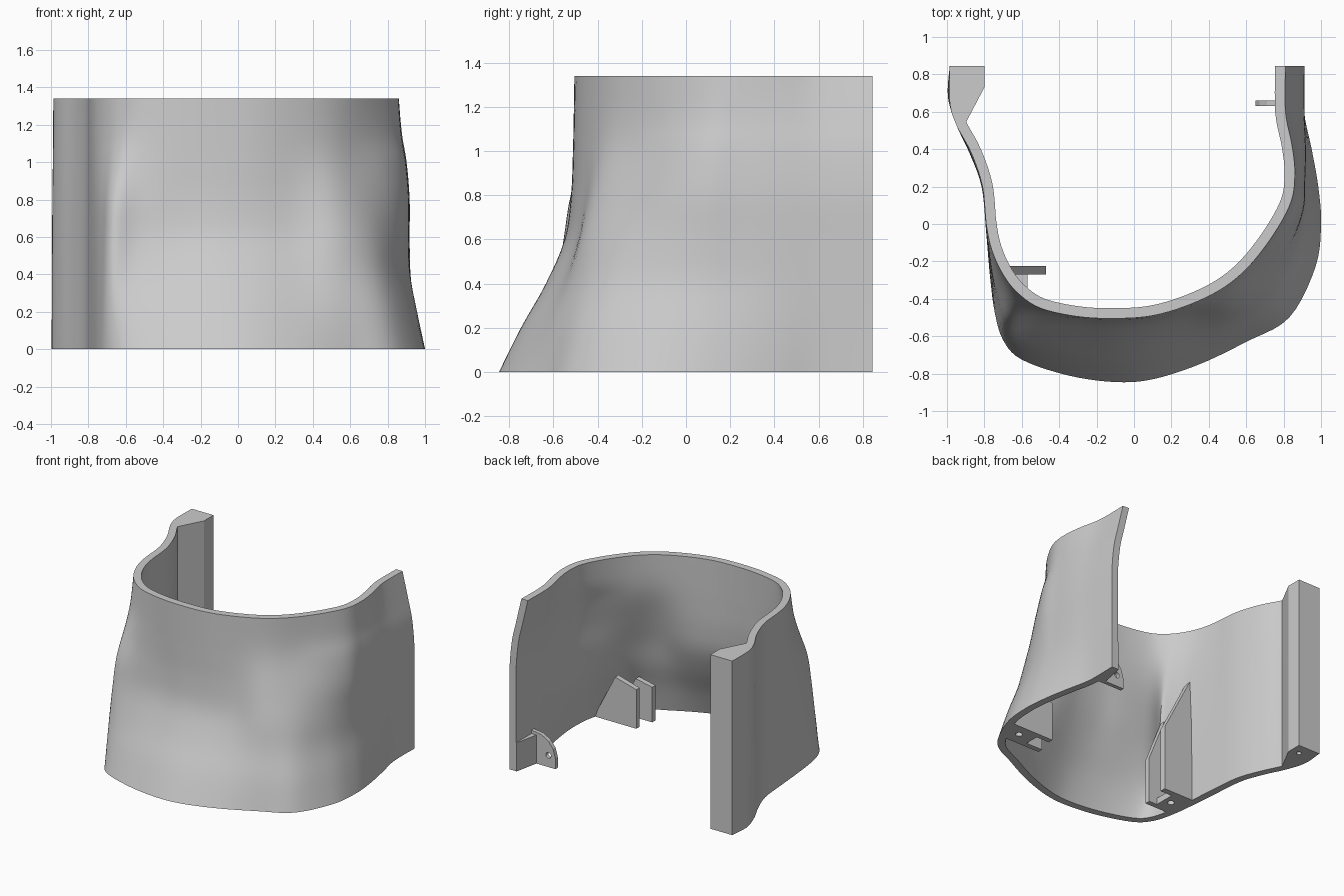
import bpy, bmesh
from math import radians
from mathutils import Vector

cube = bpy.data.objects.get("Cube")
if cube:
    bpy.data.objects.remove(cube, do_unlink=True)

HEIGHT = 1.34
WALL = 0.055
BACK = 0.845

grey = bpy.data.materials.new("plain_grey")
grey.use_nodes = True
grey.diffuse_color = (0.6, 0.6, 0.6, 1)
grey.node_tree.nodes["Principled BSDF"].inputs["Base Color"].default_value = grey.diffuse_color


def add_object(name, bm):
    """Turn a bmesh into a named grey object."""
    bmesh.ops.recalc_face_normals(bm, faces=bm.faces)
    mesh = bpy.data.meshes.new(name)
    bm.to_mesh(mesh)
    bm.free()
    mesh.materials.append(grey)
    obj = bpy.data.objects.new(name, mesh)
    bpy.context.collection.objects.link(obj)
    return obj


def activate(obj):
    bpy.ops.object.select_all(action='DESELECT')
    obj.select_set(True)
    bpy.context.view_layer.objects.active = obj


def smooth_path(points, steps):
    """Catmull-Rom resampling through a list of vectors."""
    result = []
    last = len(points) - 1
    for i in range(last):
        a, b = points[max(i - 1, 0)], points[i]
        c, d = points[i + 1], points[min(i + 2, last)]
        for s in range(steps):
            t = s / steps
            result.append(b + (c - a) * (t / 2)
                          + (a * 2 - b * 5 + c * 4 - d) * (t * t / 2)
                          + (b * 3 - a - c * 3 + d) * (t * t * t / 2))
    result.append(points[last])
    return result


def prism(name, outline, axis, low, high):
    """Extrude a flat outline along the y or z axis."""
    bm = bmesh.new()
    rings = []
    for t in (low, high):
        rings.append([bm.verts.new((u, t, v) if axis == 'y' else (u, v, t)) for u, v in outline])
    bm.faces.new(rings[0])
    bm.faces.new(rings[1])
    for i in range(len(outline)):
        bm.faces.new((rings[0][i - 1], rings[0][i], rings[1][i], rings[1][i - 1]))
    return add_object(name, bm)


def drill(obj, centre, radius, depth, turn=0):
    """Cut a round screw hole into a part."""
    bpy.ops.mesh.primitive_cylinder_add(vertices=24, radius=radius, depth=depth,
                                        location=centre, rotation=(radians(turn), 0, 0))
    cutter = bpy.context.object
    cutter.name = "hole_cutter"
    cutter.hide_render = True
    mod = obj.modifiers.new("hole", 'BOOLEAN')
    mod.operation = 'DIFFERENCE'
    mod.solver = 'EXACT'
    mod.object = cutter
    activate(obj)
    bpy.ops.object.modifier_apply(modifier=mod.name)
    bpy.data.objects.remove(cutter, do_unlink=True)


# Outer outline of the shell: rim x, rim y, foot x, foot y
OUTLINE = [
    (.81, BACK, .91, BACK), (.81, .6, .91, .6), (.845, .42, .95, .4), (.86, .27, .985, .2),
    (.84, .12, 1, 0), (.75, -.05, .97, -.23), (.62, -.22, .83, -.5), (.48, -.34, .6, -.63),
    (.3, -.43, .35, -.75), (.1, -.49, .1, -.83), (-.1, -.505, -.1, -.845),
    (-.3, -.495, -.35, -.81), (-.5, -.45, -.6, -.725), (-.62, -.37, -.7, -.62),
    (-.7, -.27, -.745, -.47), (-.76, -.14, -.77, -.28), (-.79, 0, -.79, -.05),
    (-.81, .2, -.815, .2), (-.87, .38, -.88, .38), (-.95, .53, -.95, .53),
    (-.985, .65, -.995, .68), (-.985, BACK, -.985, BACK)]

# Flare by height: z, then the foot outline's share at the
# front, right corner, left corner, left side and left rear end
FLARE = [(0, 1, 1, 1, 1, 1), (.2, .71, .92, .82, .72, 1), (.4, .38, .82, .6, .46, 1),
         (.6, .13, .71, .44, .4, 1), (.8, .045, .58, .26, .4, 1), (1, .02, .3, .09, .28, .8),
         (1.15, .01, .12, .02, .1, .45), (HEIGHT, 0, 0, 0, 0, 0)]


def mix(a, b, factor):
    return a + (b - a) * max(0, min(1, factor))


def section(front, right_corner, left_corner, side, end):
    """Outer outline at one height, blended between rim and foot."""
    points = []
    for rim_x, rim_y, foot_x, foot_y in OUTLINE:
        if rim_x > 0:
            share = mix(front, left_corner, (rim_x - .25) / .23)
            share = mix(share, side, (rim_y + .2) / .3)
            share = mix(share, end, (rim_y - .25) / .35)
        else:
            share = mix(front, right_corner, (-rim_x - .45) / .17)
        points.append(Vector((rim_x, rim_y)).lerp(Vector((foot_x, foot_y)), share))
    return smooth_path(points, 5)


# Curved shell with constant wall thickness
bm = bmesh.new()
levels = smooth_path([Vector(row) for row in FLARE], 4)
outer_rows, inner_rows = [], []
for z, *shares in levels:
    points = section(*shares)
    last = len(points) - 1
    outer, inner = [], []
    for i, p in enumerate(points):
        tangent = (points[min(i + 1, last)] - points[max(i - 1, 0)]).normalized()
        q = p + Vector((tangent.y, -tangent.x)) * WALL
        if i in (0, last):
            q.y = BACK
        outer.append(bm.verts.new((p.x, p.y, z)))
        inner.append(bm.verts.new((q.x, q.y, z)))
    outer_rows.append(outer)
    inner_rows.append(inner)


def bridge(row_a, row_b):
    for i in range(len(row_a) - 1):
        bm.faces.new((row_a[i], row_a[i + 1], row_b[i + 1], row_b[i]))


for rows in (outer_rows, inner_rows):
    for row_a, row_b in zip(rows, rows[1:]):
        bridge(row_a, row_b)
for k in (0, -1):
    bridge(outer_rows[k], inner_rows[k])
    bridge([row[k] for row in outer_rows], [row[k] for row in inner_rows])
shell = add_object("shell", bm)
activate(shell)
bpy.ops.object.shade_smooth_by_angle(angle=radians(35))

# Thick rear post along the right end
post = prism("rear_post", [(-.96, BACK), (-.8, BACK), (-.8, .73), (-.9, .54), (-.93, .54), (-.96, .66)],
             'z', 0, HEIGHT)
drill(post, (-.87, .76, 0), .018, .2)

# Rounded screw tab and its thick foot near the left end
tab = prism("rear_tab", [(.88, 0), (.65, 0), (.65, .08), (.67, .15), (.71, .2), (.77, .235), (.88, .25)],
            'y', .63, .66)
drill(tab, (.71, .645, .09), .022, .2, 90)
prism("rear_tab_foot", [(.89, BACK), (.85, BACK), (.81, .65), (.89, .65)], 'z', 0, .22)

# Bracket plates and drilled floor in the left front corner
prism("left_bracket_rear_plate", [(.57, 0), (.57, .3), (.75, .35), (.93, 0)], 'y', -.25, -.21)
prism("left_bracket_front_plate", [(.54, 0), (.54, .27), (.68, .3), (.85, 0)], 'y', -.4, -.36)
floor = prism("left_bracket_floor", [(.68, -.23), (.93, -.23), (.86, -.38), (.68, -.38)], 'z', 0, .05)
drill(floor, (.8, -.3, 0), .025, .2)

# Taller bracket plates and drilled floor in the right front corner
prism("right_bracket_rear_plate", [(-.47, 0), (-.47, .5), (-.7, .95), (-.74, 0)], 'y', -.27, -.225)
prism("right_bracket_front_plate", [(-.5, 0), (-.5, .35), (-.64, .7), (-.7, 0)], 'y', -.47, -.43)
floor = prism("right_bracket_floor", [(-.57, -.25), (-.74, -.25), (-.71, -.45), (-.57, -.45)], 'z', 0, .05)
drill(floor, (-.63, -.35, 0), .025, .2)
